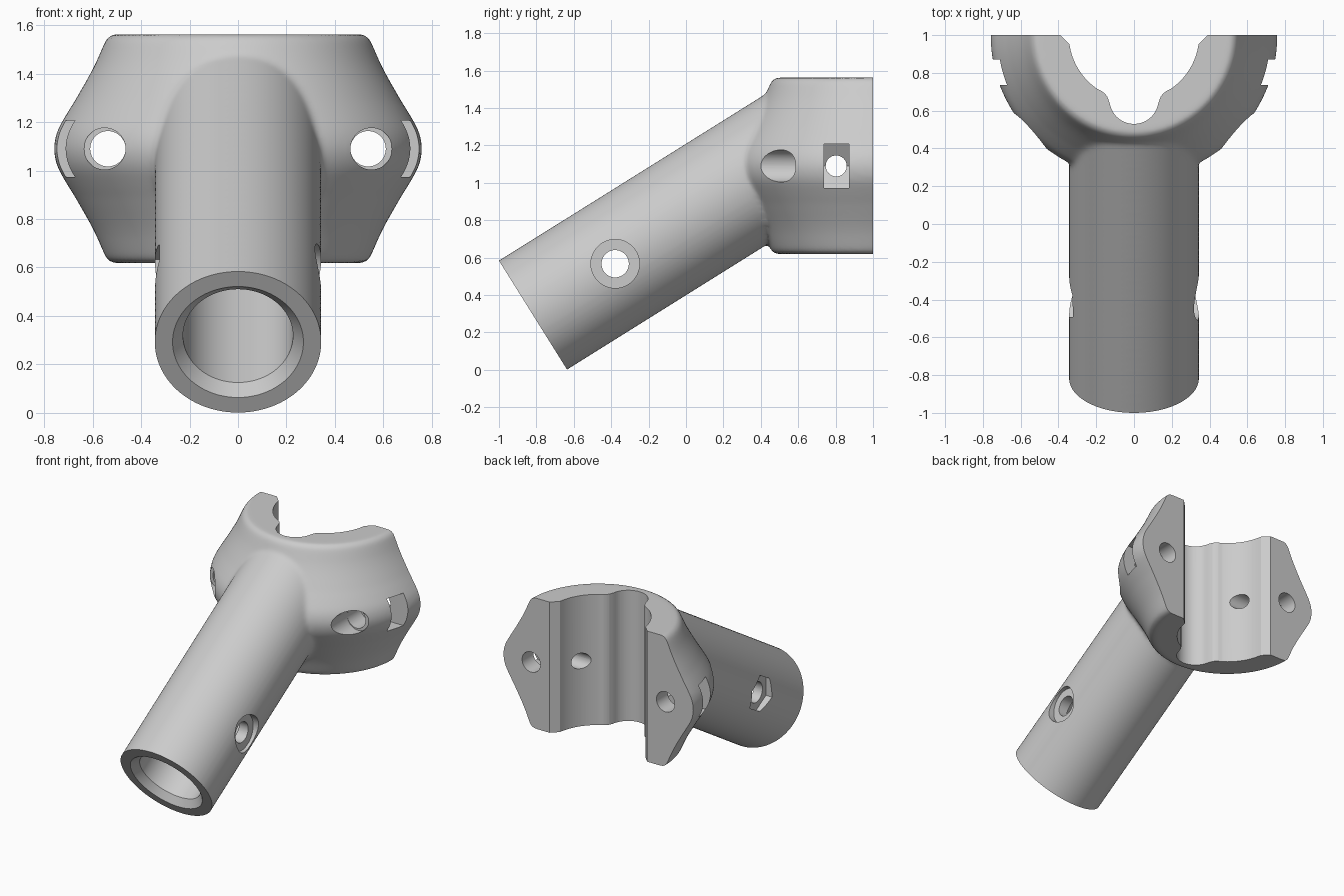
import bpy, bmesh
from math import sin, cos, radians
from mathutils import Matrix, Vector

cube = bpy.data.objects.get("Cube")
if cube:
    bpy.data.objects.remove(cube, do_unlink=True)


def finish(name, bm, matrix):
    bm.transform(matrix)
    bmesh.ops.recalc_face_normals(bm, faces=bm.faces)
    mesh = bpy.data.meshes.new(name)
    bm.to_mesh(mesh)
    bm.free()
    obj = bpy.data.objects.new(name, mesh)
    bpy.context.scene.collection.objects.link(obj)
    return obj


def lathe(name, profile, matrix, steps=96):
    """Spin (radius, height) points around local z; the ends lie on the axis."""
    bm = bmesh.new()
    vs = [bm.verts.new((r, 0, h)) for r, h in profile]
    es = [bm.edges.new(pair) for pair in zip(vs, vs[1:])]
    bmesh.ops.spin(bm, geom=vs + es, cent=(0, 0, 0), axis=(0, 0, 1),
                   dvec=(0, 0, 0), angle=radians(360), steps=steps)
    bmesh.ops.remove_doubles(bm, verts=bm.verts, dist=0.0001)
    return finish(name, bm, matrix)


def rod(name, radius, low, high, matrix, steps=48):
    return lathe(name, [(0, low), (radius, low), (radius, high), (0, high)], matrix, steps)


def prism(name, outline, low, high, matrix):
    """Extrude a local xy outline along local z."""
    bm = bmesh.new()
    face = bm.faces.new([bm.verts.new((x, y, low)) for x, y in outline])
    ext = bmesh.ops.extrude_face_region(bm, geom=[face])
    top = [g for g in ext["geom"] if isinstance(g, bmesh.types.BMVert)]
    bmesh.ops.translate(bm, verts=top, vec=(0, 0, high - low))
    return finish(name, bm, matrix)


def apply(obj, kind, **settings):
    mod = obj.modifiers.new(kind.title(), kind)
    for key, value in settings.items():
        setattr(mod, key, value)
    bpy.context.view_layer.objects.active = obj
    bpy.ops.object.modifier_apply(modifier=mod.name)


def combine(obj, other, operation="DIFFERENCE"):
    apply(obj, "BOOLEAN", operation=operation, solver="EXACT", object=other)
    bpy.data.objects.remove(other, do_unlink=True)


# Frames: upright clamp, tilted tube, and holes along x and y
MID = 1.09
clamp_frame = Matrix.Translation((0, 1, MID))
tube_frame = Matrix.Translation((0, -0.818, 0.2925)) @ Matrix.Rotation(radians(-58), 4, "X")
along_x = Matrix.Rotation(radians(90), 4, "Y")
along_y = Matrix.Rotation(radians(-90), 4, "X")

# Bulged clamp body, mirrored about its middle height
half = [(0.512, 0.472), (0.533, 0.465), (0.547, 0.445), (0.558, 0.42), (0.584, 0.36),
        (0.604, 0.32), (0.626, 0.28), (0.672, 0.2), (0.697, 0.16), (0.721, 0.12),
        (0.738, 0.09), (0.75, 0.06), (0.757, 0.03)]
bulge = half + [(0.76, 0)] + [(r, -h) for r, h in reversed(half)]
bracket = lathe("clamp_bracket", [(0, 0.472)] + bulge + [(0, -0.472)], clamp_frame, 128)

# Slanted socket tube, left long at the open end to be trimmed square
combine(bracket, rod("socket_tube", 0.3437, -0.15, 1.75, tube_frame, 128), "UNION")

# Blend the join and the rims
apply(bracket, "REMESH", mode="VOXEL", voxel_size=0.015)
apply(bracket, "SMOOTH", factor=0.5, iterations=8)

# Socket end trim, chamfer and bore
combine(bracket, lathe("socket_bore", [
    (0, -0.5), (0.6, -0.5), (0.6, 0), (0.27, 0), (0.227, 0.048), (0.227, 1.0), (0, 1.0)],
    tube_frame))

# Clamp opening: round pocket, blended neck, main bore, chamfered mouth and flat back
side = [(0.13 * sin(radians(a)), 0.66 - 0.13 * cos(radians(a))) for a in range(6, 79, 6)]
side += [(0.132, 0.65), (0.142, 0.675), (0.152, 0.688), (0.167, 0.701)]
side += [(0.345 * sin(radians(a)), 1 - 0.345 * cos(radians(a))) for a in range(34, 82, 3)]
side += [(0.342, 0.952), (0.39, 1.0), (1.2, 1.0), (1.2, 2.5)]
opening = [(0, 0.53)] + side + [(-x, y) for x, y in reversed(side)]
combine(bracket, prism("clamp_opening", opening, 0.3, 2, Matrix()))

slot_frame = Matrix.Translation((0, 0, MID)) @ Matrix.Rotation(radians(90), 4, "X")
for s in (1, -1):
    # Clamp bolt hole with a wider seat at the front
    for name, radius, x, low, high in (("bolt_seat", 0.086, 0.55, 0.2, 0.585),
                                       ("clamp_bolt_hole", 0.073, 0.537, 0.3, 1.3)):
        frame = Matrix.Translation((s * x, 0, MID)) @ along_y
        combine(bracket, rod(name, radius, low, high, frame))
    # Nut slot entering from the side and ending in a point behind the bolt
    slot = [(0.404, 0), (0.472, -0.1175), (1, -0.1175), (1, 0.1175), (0.472, 0.1175)]
    combine(bracket, prism("nut_slot", [(s * x, z) for x, z in slot],
                           -0.872, -0.737, slot_frame))

# Small pin hole across the clamp
combine(bracket, rod("pin_hole", 0.056, -1, 1,
                     Matrix.Translation((0, 0.803, MID)) @ along_x))

# Tube cross bolt: round head seat on one side, hexagonal nut seat on the other
bolt_frame = Matrix.Translation(tube_frame @ Vector((0, 0, 0.518))) @ along_x
combine(bracket, lathe("tube_bolt_hole", [
    (0, -0.6), (0.073, -0.6), (0.073, 0.295), (0.13, 0.295), (0.13, 0.6), (0, 0.6)],
    bolt_frame, 48))
combine(bracket, rod("nut_seat", 0.13, -0.6, -0.295, bolt_frame, 6))

# Plain grey finish
grey = bpy.data.materials.new("plain_grey")
grey.use_nodes = True
grey.diffuse_color = (0.6, 0.6, 0.6, 1)
grey.node_tree.nodes["Principled BSDF"].inputs["Base Color"].default_value = (0.6, 0.6, 0.6, 1)
bracket.data.materials.clear()
bracket.data.materials.append(grey)
for poly in bracket.data.polygons:
    poly.material_index = 0

bpy.ops.object.select_all(action="DESELECT")
bracket.select_set(True)
bpy.context.view_layer.objects.active = bracket
bpy.ops.object.shade_smooth_by_angle(angle=radians(30))
